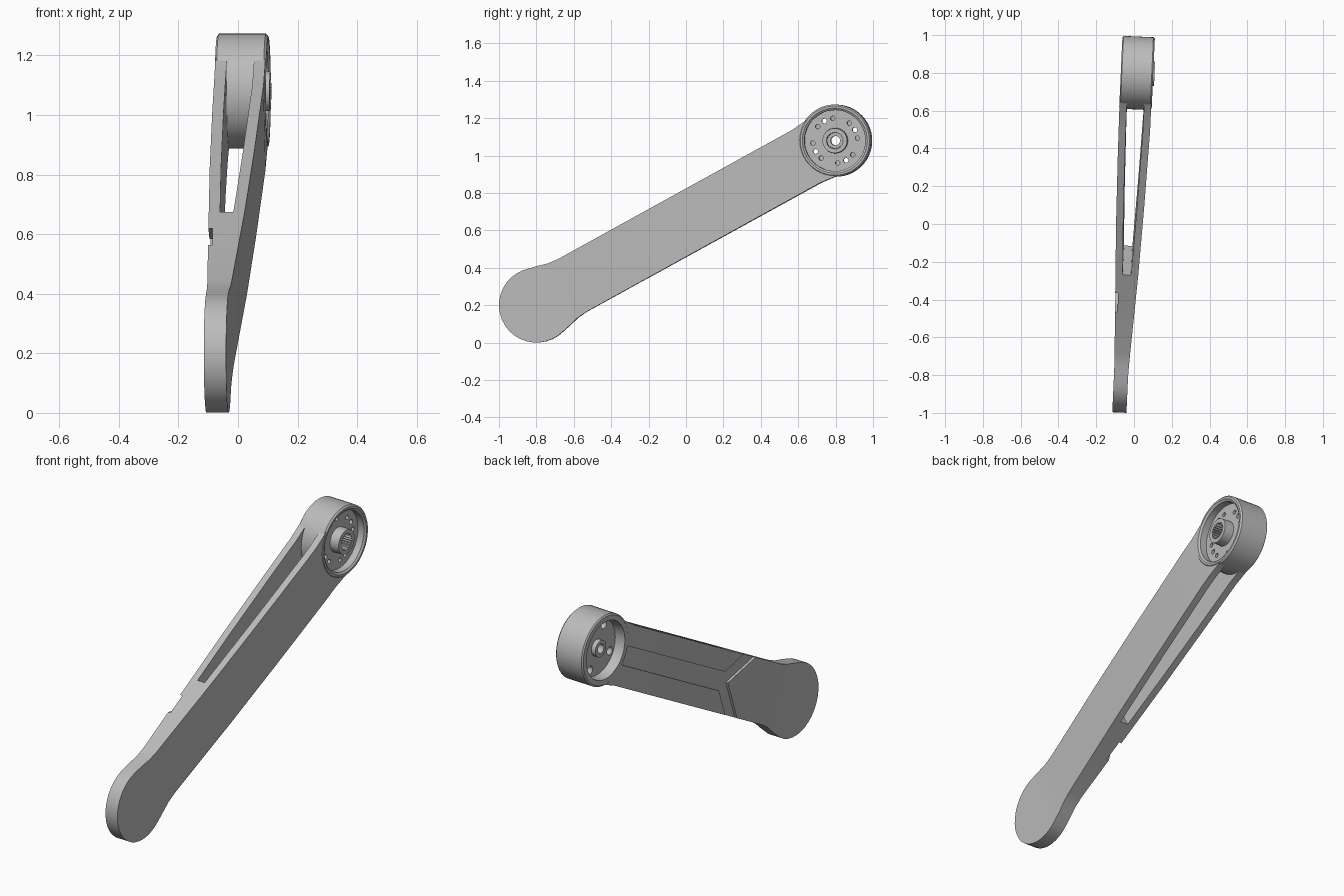
import bpy, bmesh
from math import sin, cos, pi, radians
from mathutils import Matrix, Vector

cube = bpy.data.objects.get("Cube")
if cube:
    bpy.data.objects.remove(cube)

grey = bpy.data.materials.new("light_grey_metal")
grey.use_nodes = True
COLOR = (0.5, 0.5, 0.5, 1)
grey.diffuse_color = COLOR
grey.node_tree.nodes["Principled BSDF"].inputs["Base Color"].default_value = COLOR

# Part frame: x across, y along the arm from the foot centre, z across the width
LENGTH = 1.826
PLACE = (Matrix.Translation((-0.036, -0.8, 0.2))
         @ Matrix.Rotation(-0.045, 4, 'Z') @ Matrix.Rotation(radians(28.8), 4, 'X'))


def make(name, bm):
    bmesh.ops.recalc_face_normals(bm, faces=bm.faces)
    bm.transform(PLACE)
    mesh = bpy.data.meshes.new(name)
    bm.to_mesh(mesh)
    bm.free()
    mesh.materials.append(grey)
    ob = bpy.data.objects.new(name, mesh)
    bpy.context.collection.objects.link(ob)
    return ob


def loft(name, sections):
    """Skin a row of equal-sized point rings and cap both ends."""
    bm = bmesh.new()
    rings = [[bm.verts.new(p) for p in sec] for sec in sections]
    n = len(rings[0])
    for a, b in zip(rings, rings[1:]):
        for i in range(n):
            j = (i + 1) % n
            bm.faces.new((a[i], a[j], b[j], b[i]))
    bm.faces.new(rings[0])
    bm.faces.new(rings[-1])
    return make(name, bm)


def pins(name, items):
    """Round pins along x: (radius, x0, x1, y, z)."""
    bm = bmesh.new()
    for r, x0, x1, y, z in items:
        m = Matrix.Translation(((x0 + x1) / 2, y, z)) @ Matrix.Rotation(pi / 2, 4, 'Y')
        segs = 48 if r > 0.1 else 16
        bmesh.ops.create_cone(bm, cap_ends=True, segments=segs, radius1=r, radius2=r,
                              depth=x1 - x0, matrix=m)
    return make(name, bm)


def cut(ob, *cutters):
    for c in cutters:
        mod = ob.modifiers.new("cut", 'BOOLEAN')
        mod.operation = 'DIFFERENCE'
        mod.solver = 'EXACT'
        mod.object = c
    dg = bpy.context.evaluated_depsgraph_get()
    mesh = bpy.data.meshes.new_from_object(ob.evaluated_get(dg))
    ob.modifiers.clear()
    ob.data = mesh
    for c in cutters:
        bpy.data.objects.remove(c)


def curve(points):
    """Piecewise linear function through (s, value) points."""
    def f(s):
        if s <= points[0][0]:
            return points[0][1]
        for (a, u), (b, v) in zip(points, points[1:]):
            if s <= b:
                return u + (v - u) * (s - a) / (b - a)
        return points[-1][1]
    return f


# Outer side faces of the arm
left = curve([(0.15, -0.07), (0.55, -0.082), (1.0, -0.095), (1.4, -0.102), (1.7, -0.105)])
right = curve([(0.1, 0.005), (0.25, 0.012), (0.7, 0.035), (1.11, 0.05), (1.57, 0.063)])


def rect(s, hw, x0, x1):
    return [(x0, s, -hw), (x1, s, -hw), (x1, s, hw), (x0, s, hw)]


# Arm with round foot
outline = [(-0.2 * cos(radians(a)), 0.2 * sin(radians(a))) for a in range(6, 108, 10)]
outline += [(0.11, 0.18), (0.16, 0.166), (0.22, 0.16), (0.55, 0.16), (0.7, 0.16), (1.0, 0.16),
            (1.11, 0.16), (1.4, 0.16), (1.57, 0.16), (1.65, 0.16), (1.72, 0.167), (1.77, 0.173)]
arm = loft("arm", [rect(s, w, left(s), right(s)) for s, w in outline])

# Long slot through the arm
WALL = 0.038
slot = loft("slot_cutter", [rect(s, 0.3, left(s) + WALL, right(s) - WALL)
                            for s in (0.693, 1.0, 1.11, 1.4, 1.57, 1.9)])

# Y-shaped channel in one side face
DEPTH = 0.014
stem = loft("stem_cutter", [rect(s, 0.05, left(s) - 0.03, left(s) + DEPTH)
                            for s in (0.68, 1.0, 1.4, 1.66)])
vee = []
for w in (-0.18, 0, 0.18):
    s0 = 0.645 - 1.125 * abs(w)
    s1 = s0 + 0.115
    vee.append([(left(s0) - 0.03, s0, w), (left(s0) + DEPTH, s0, w),
                (left(s1) + DEPTH, s1, w), (left(s1) - 0.03, s1, w)])
branches = loft("branch_cutter", vee)
socket = pins("socket_cutter", [(0.186, -0.3, 0.3, LENGTH, 0)])
cut(arm, slot, stem, branches, socket)

# Hub: turned section with a recess and boss on each side, toothed bore
SECTION = [(0.025, -0.075), (0.045, -0.075), (0.045, -0.05), (0.152, -0.05), (0.158, -0.106),
           (0.185, -0.106), (0.193, -0.1), (0.193, 0.058), (0.185, 0.066), (0.174, 0.066),
           (0.163, 0.058), (0.163, 0.02), (0.068, 0.02), (0.066, 0.073), (0.046, 0.073),
           (0.046, 0.0), (0.025, 0.0)]
BORE = (14, 15)
SEGS = 48
bm = bmesh.new()
rings = []
for k in range(SEGS):
    a = 2 * pi * k / SEGS
    ring = []
    for i, (r, x) in enumerate(SECTION):
        if i in BORE and k % 2:
            r *= 0.88
        ring.append(bm.verts.new((x, LENGTH + r * cos(a), r * sin(a))))
    rings.append(ring)
for k in range(SEGS):
    a, b = rings[k], rings[(k + 1) % SEGS]
    for i in range(len(SECTION)):
        j = (i + 1) % len(SECTION)
        bm.faces.new((a[i], a[j], b[j], b[i]))
hub = make("hub", bm)


# Bolt holes: four through with wide counterbores, eight blind
def around(count, offset, radius, x0, x1):
    angles = [offset + 2 * pi * k / count for k in range(count)]
    return [(radius, x0, x1, LENGTH + 0.12 * cos(a), 0.12 * sin(a)) for a in angles]


cut(hub,
    pins("through_hole_cutter", around(4, 0, 0.013, -0.2, 0.2)),
    pins("counterbore_cutter", around(4, 0, 0.022, -0.2, -0.02)),
    pins("blind_hole_cutter", around(8, pi / 8, 0.012, -0.02, 0.2)))

# Smooth round faces, sharp edges
bpy.ops.object.select_all(action='DESELECT')
for ob in (arm, hub):
    ob.select_set(True)
bpy.context.view_layer.objects.active = arm
bpy.ops.object.shade_smooth_by_angle(angle=radians(25))
